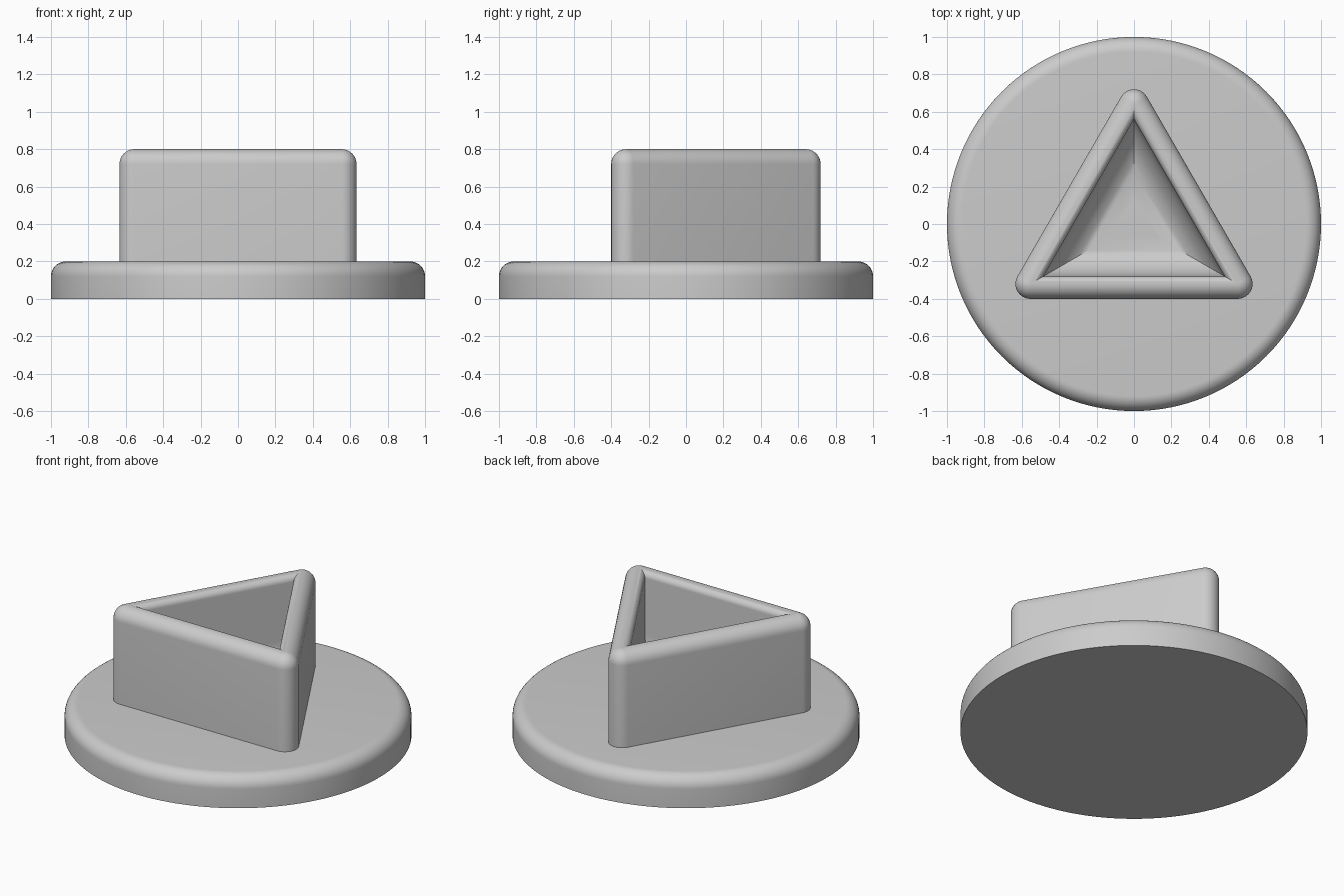
import bpy
import bmesh
from math import sin, cos, pi, radians

old = bpy.data.objects.get("Cube")
if old:
    bpy.data.objects.remove(old, do_unlink=True)

grey = bpy.data.materials.new("light grey")
grey.use_nodes = True
grey.diffuse_color = (0.6, 0.6, 0.6, 1)
grey.node_tree.nodes["Principled BSDF"].inputs["Base Color"].default_value = (0.6, 0.6, 0.6, 1)

STEPS = 10


def circle(radius, z, count=128):
    return [(radius * cos(2 * pi * i / count), radius * sin(2 * pi * i / count), z)
            for i in range(count)]


def triangle(inradius, corner, z):
    """Triangle pointing to the back, with arcs of the given radius at its corners."""
    points = []
    reach = 2 * (inradius - corner)
    for heading in (90, 210, 330):
        h = radians(heading)
        for i in range(STEPS + 1):
            a = h + (i / STEPS - 0.5) * 2 * pi / 3
            points.append((reach * cos(h) + corner * cos(a),
                           reach * sin(h) + corner * sin(a), z))
    return points


def loft(name, rings, cap_first=False, cap_last=False):
    bm = bmesh.new()
    loops = [[bm.verts.new(p) for p in ring] for ring in rings]
    n = len(loops[0])
    for low, high in zip(loops, loops[1:]):
        for i in range(n):
            j = (i + 1) % n
            bm.faces.new((low[i], low[j], high[j], high[i]))
    if cap_first:
        bm.faces.new(loops[0][::-1])
    if cap_last:
        bm.faces.new(loops[-1])
    bmesh.ops.remove_doubles(bm, verts=bm.verts[:], dist=0.00005)
    mesh = bpy.data.meshes.new(name)
    bm.to_mesh(mesh)
    bm.free()
    mesh.materials.append(grey)
    obj = bpy.data.objects.new(name, mesh)
    bpy.context.collection.objects.link(obj)
    bpy.ops.object.select_all(action="DESELECT")
    obj.select_set(True)
    bpy.context.view_layer.objects.active = obj
    bpy.ops.object.shade_smooth_by_angle(angle=radians(35))
    return obj


quarter = [i / STEPS * pi / 2 for i in range(STEPS + 1)]
FLOOR, TOP, ROUND, LIP, COVE = 0.2, 0.8, 0.08, 0.04, 0.2
OUTER, INNER = 0.4, 0.28

# Round base with a softened upper rim
base = [circle(1, 0)]
base += [circle(1 - ROUND + ROUND * cos(a), FLOOR - ROUND + ROUND * sin(a)) for a in quarter]
loft("round_base", base, cap_first=True, cap_last=True)

# Triangular cup: outer wall, rounded rim, inner lip, then a cove down to the base
cup = [triangle(OUTER, ROUND, FLOOR - 0.01)]
cup += [triangle(OUTER - ROUND + ROUND * cos(a), ROUND * cos(a), TOP - ROUND + ROUND * sin(a))
        for a in quarter]
cup += [triangle(INNER + LIP - LIP * sin(a), 0, TOP - LIP + LIP * cos(a))
        for a in quarter[1:]]
cup += [triangle(INNER - COVE + COVE * cos(a), 0, FLOOR + COVE - COVE * sin(a))
        for a in quarter]
loft("triangular_cup", cup)
